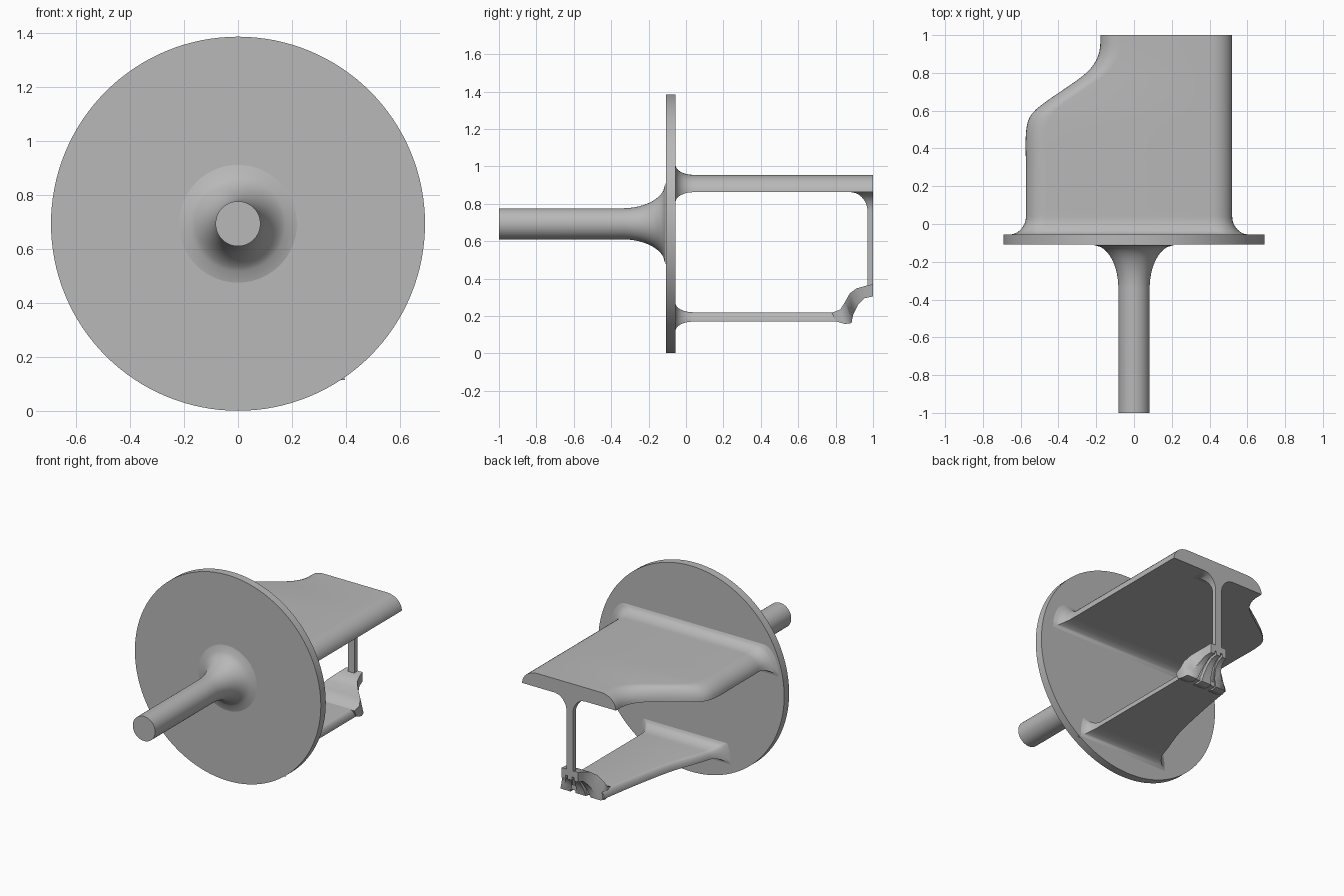
import bpy, bmesh, math

cube = bpy.data.objects.get("Cube")
if cube:
    bpy.data.objects.remove(cube, do_unlink=True)

grey = bpy.data.materials.new("plain_grey")
grey.use_nodes = True
COLOUR = (0.48, 0.48, 0.48, 1)
grey.diffuse_color = COLOUR
grey.node_tree.nodes["Principled BSDF"].inputs["Base Color"].default_value = COLOUR


def loft(name, rings, angle=35):
    """Skin a list of equal-sized closed rings and cap both ends."""
    bm = bmesh.new()
    loops = [[bm.verts.new(p) for p in ring] for ring in rings]
    n = len(loops[0])
    for a, b in zip(loops, loops[1:]):
        for i in range(n):
            j = (i + 1) % n
            bm.faces.new((a[i], a[j], b[j], b[i]))
    bm.faces.new(loops[0])
    bm.faces.new(loops[-1])
    bmesh.ops.recalc_face_normals(bm, faces=bm.faces)
    mesh = bpy.data.meshes.new(name)
    bm.to_mesh(mesh)
    bm.free()
    mesh.materials.append(grey)
    obj = bpy.data.objects.new(name, mesh)
    bpy.context.collection.objects.link(obj)
    bpy.ops.object.select_all(action='DESELECT')
    obj.select_set(True)
    bpy.context.view_layer.objects.active = obj
    bpy.ops.object.shade_smooth_by_angle(angle=math.radians(angle))
    return obj


def lathe(name, profile, sides=96, centre=0.693):
    """Turn (y, radius) pairs around the long axis."""
    turn = [2 * math.pi * i / sides for i in range(sides)]
    return loft(name, [[(r * math.cos(a), y, centre + r * math.sin(a)) for a in turn]
                       for y, r in profile])


def cove(t):
    """Quarter-round fillet: 0 at t=0, 1 at t=1."""
    return 1 - math.sqrt(max(0, 1 - t * t))


def interp(points, y):
    """Smooth (Catmull-Rom) lookup of x for y along a few edge points."""
    k = max(i for i in range(len(points) - 1) if points[i][0] <= y or i == 0)
    (y0, x0), (y1, x1) = points[k], points[k + 1]
    ya, xa = points[max(k - 1, 0)]
    yb, xb = points[min(k + 2, len(points) - 1)]
    h = y1 - y0
    t = (y - y0) / h
    m0, m1 = (x1 - xa) / (y1 - ya) * h, (xb - x0) / (yb - y0) * h
    return ((2*t**3 - 3*t**2 + 1) * x0 + (t**3 - 2*t**2 + t) * m0
            + (3*t**2 - 2*t**3) * x1 + (t**3 - t**2) * m1)


def blade(name, left, right, low, high, edge, y_end, grow, steps=44):
    """Plate with rounded upper edges and a fillet where it meets the disc."""
    y_root, y_fillet = -0.06, 0.04
    ys = [y_root + (y_fillet - y_root) * i / 10 for i in range(10)]
    ys += [y_fillet + (y_end - y_fillet) * i / steps for i in range(steps + 1)]
    quarter = [math.pi / 2 * i / 8 for i in range(9)]
    rings = []
    for y in ys:
        f = cove(max(0, (y_fillet - y) / (y_fillet - y_root)))
        a, b = interp(left, y) - grow[0] * f, right + grow[0] * f
        z0, z1 = low - grow[1] * f, high + grow[1] * f
        ring = [(a + edge * (1 - math.cos(q)), y, z0 + (z1 - z0) * math.sin(q))
                for q in quarter]
        ring += [(b - edge * (1 - math.cos(q)), y, z0 + (z1 - z0) * math.sin(q))
                 for q in reversed(quarter)]
        rings.append(ring)
    return loft(name, rings)


# Disc and shaft with a flared root
lathe("disc", [(-0.108, 0.692), (-0.055, 0.692)], 128)
flare = [(-0.34 + 0.23 * i / 20, 0.083 + 0.135 * cove(i / 20)) for i in range(21)]
lathe("shaft", [(-1, 0.083)] + flare)

# Wide upper plate with an S-shaped cut on one side
upper_edge = [(-0.06, -0.572), (0.3, -0.572), (0.48, -0.572), (0.57, -0.55),
              (0.63, -0.49), (0.785, -0.27), (0.85, -0.21), (0.92, -0.182), (1, -0.178)]
blade("upper_plate", upper_edge, 0.52, 0.862, 0.955, 0.11, 1.0, (0.1, 0.06))

# Narrow lower plate that tapers towards its end
lower_edge = [(-0.06, -0.23), (0.1, -0.18), (0.3, -0.11), (0.6, -0.045), (0.87, 0.0)]
blade("lower_plate", lower_edge, 0.315, 0.17, 0.22, 0.03, 0.87, (0.08, 0.055))

# Thin pillar flaring into the upper plate
MID = 0.165
rings = []
for i in range(-1, 13):
    t = max(0, i) / 12
    z = 0.33 if i < 0 else 0.76 + 0.105 * t
    w, y = 0.024 + 0.1 * cove(t), 0.97 - 0.1 * cove(t)
    rings.append([(MID - w, y, z), (MID + w, y, z), (MID + w, 1, z), (MID - w, 1, z)])
loft("pillar", rings)

# Curved bracket from the pillar to the lower plate: (top y, z, bottom y, z, half width)
PATH = [(0.78, 0.218, 0.80, 0.172, 0.155), (0.825, 0.235, 0.85, 0.157, 0.16),
        (0.85, 0.275, 0.885, 0.162, 0.15), (0.875, 0.32, 0.893, 0.205, 0.115),
        (0.91, 0.347, 0.92, 0.26, 0.085), (0.955, 0.36, 0.955, 0.295, 0.07),
        (1.0, 0.37, 1.0, 0.305, 0.06)]


def strip(name, side_a, side_b, depth):
    rings = []
    for ty, tz, by, bz, w in PATH:
        by, bz = ty + (by - ty) * depth, tz + (bz - tz) * depth
        a, b = MID + side_a * w, MID + side_b * w
        rings.append([(a, ty, tz), (b, ty, tz), (b, by, bz), (a, by, bz)])
    loft(name, rings, 50)


strip("bracket_web", -0.99, 0.99, 0.65)
for label, a, b in (("right", -1, -0.5), ("middle", -0.25, 0.25), ("left", 0.5, 1)):
    strip("bracket_rib_" + label, a, b, 1)
